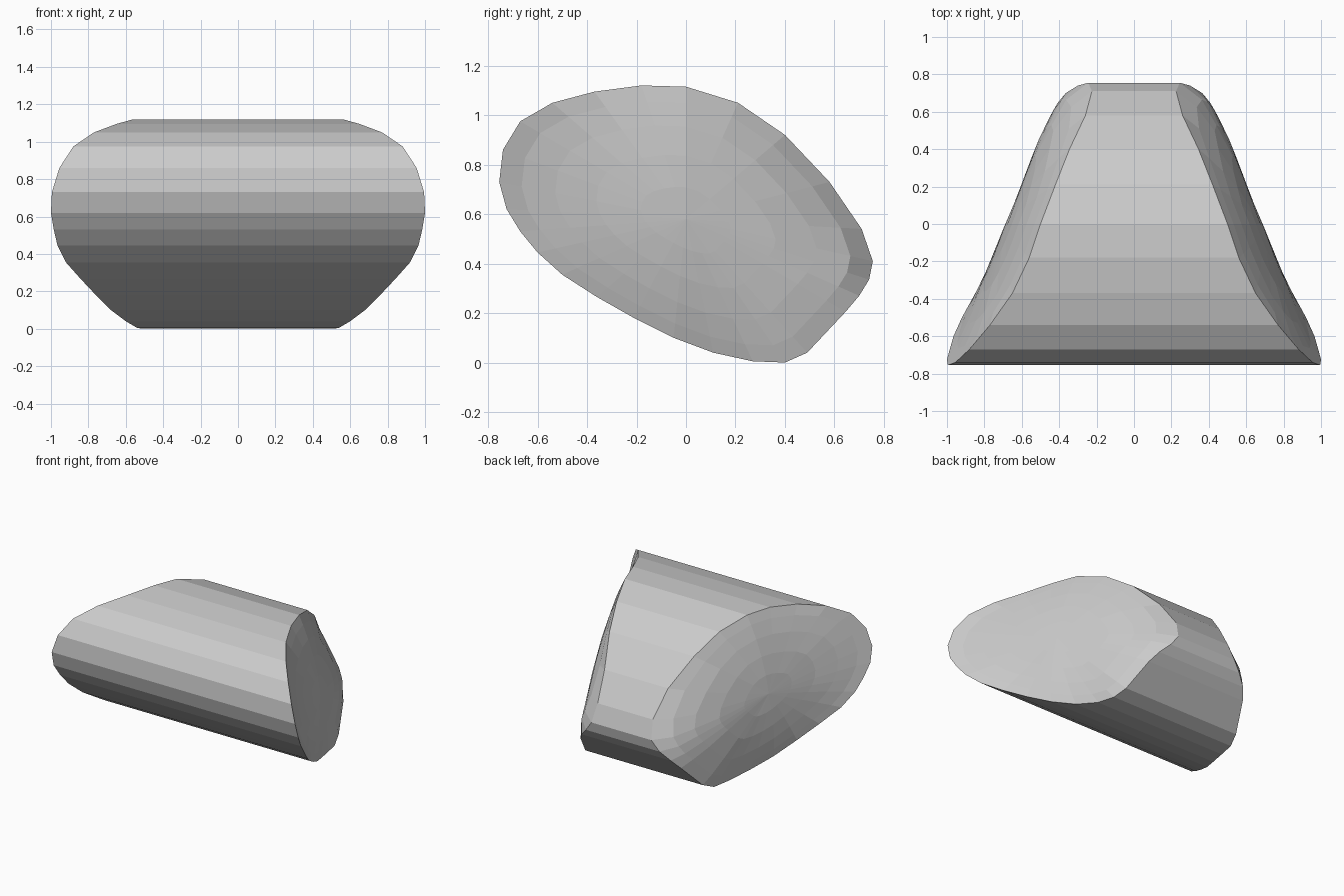
import bpy, bmesh

if "Cube" in bpy.data.objects:
    bpy.data.objects.remove(bpy.data.objects["Cube"])

# Side profile: (y, z, half width), lower edge then upper edge, front to back
LOWER = [(-0.755, 0.73, 0.995), (-0.725, 0.62, 1.0), (-0.67, 0.53, 0.985),
         (-0.60, 0.445, 0.965), (-0.50, 0.355, 0.92), (-0.36, 0.265, 0.84),
         (-0.21, 0.18, 0.76), (-0.05, 0.10, 0.68), (0.11, 0.04, 0.60),
         (0.27, 0.005, 0.54), (0.40, 0.0, 0.51), (0.49, 0.04, 0.48),
         (0.645, 0.205, 0.41), (0.70, 0.27, 0.365), (0.74, 0.335, 0.30),
         (0.755, 0.41, 0.245)]
UPPER = [(-0.755, 0.73, 0.995), (-0.74, 0.86, 0.955), (-0.67, 0.975, 0.88),
         (-0.54, 1.05, 0.77), (-0.37, 1.095, 0.65), (-0.18, 1.12, 0.56),
         (0.0, 1.115, 0.50), (0.21, 1.05, 0.42), (0.40, 0.92, 0.345),
         (0.58, 0.73, 0.26), (0.71, 0.54, 0.225), (0.755, 0.41, 0.245)]
CENTRE = (0.0, 0.58)


def sample(chain, y):
    """Height and half width of an edge at y."""
    for a, b in zip(chain, chain[1:]):
        if y <= b[0]:
            f = (y - a[0]) / (b[0] - a[0])
            return a[1] + f * (b[1] - a[1]), a[2] + f * (b[2] - a[2])
    return chain[-1][1:]


def cap_width(y, z):
    """Half width inside the end cap, slightly domed between both edges."""
    z0, w0 = sample(LOWER, y)
    z1, w1 = sample(UPPER, y)
    t = min(1, max(0, (z - z0) / max(z1 - z0, 1e-4)))
    dome = 0.4 * max(0, 1 - ((y - 0.15) / 0.75) ** 2)
    return w0 + (w1 - w0) * t + dome * t * (1 - t)


bm = bmesh.new()
outline = LOWER + UPPER[-2:0:-1]
n = len(outline)
rims = []
for side in (1, -1):
    # Concentric rings make the domed end cap
    rings = [[bm.verts.new((side * w, y, z)) for y, z, w in outline]]
    for s in (0.88, 0.7, 0.48, 0.24):
        ring = []
        for y, z, _ in outline:
            py = CENTRE[0] + s * (y - CENTRE[0])
            pz = CENTRE[1] + s * (z - CENTRE[1])
            ring.append(bm.verts.new((side * cap_width(py, pz), py, pz)))
        rings.append(ring)
    for a, b in zip(rings, rings[1:]):
        for i in range(n):
            j = (i + 1) % n
            bm.faces.new((a[i], a[j], b[j], b[i]))
    tip = bm.verts.new((side * cap_width(*CENTRE), *CENTRE))
    for i in range(n):
        bm.faces.new((rings[-1][i], rings[-1][(i + 1) % n], tip))
    rims.append(rings[0])

# Faceted barrel between the two caps
for i in range(n):
    j = (i + 1) % n
    bm.faces.new((rims[0][i], rims[0][j], rims[1][j], rims[1][i]))
bmesh.ops.recalc_face_normals(bm, faces=bm.faces)

mesh = bpy.data.meshes.new("tapered_body")
bm.to_mesh(mesh)
bm.free()
body = bpy.data.objects.new("tapered_body", mesh)
bpy.context.collection.objects.link(body)

grey = bpy.data.materials.new("light_grey")
grey.diffuse_color = (0.6, 0.6, 0.6, 1)
grey.use_nodes = True
grey.node_tree.nodes["Principled BSDF"].inputs["Base Color"].default_value = grey.diffuse_color
mesh.materials.append(grey)
